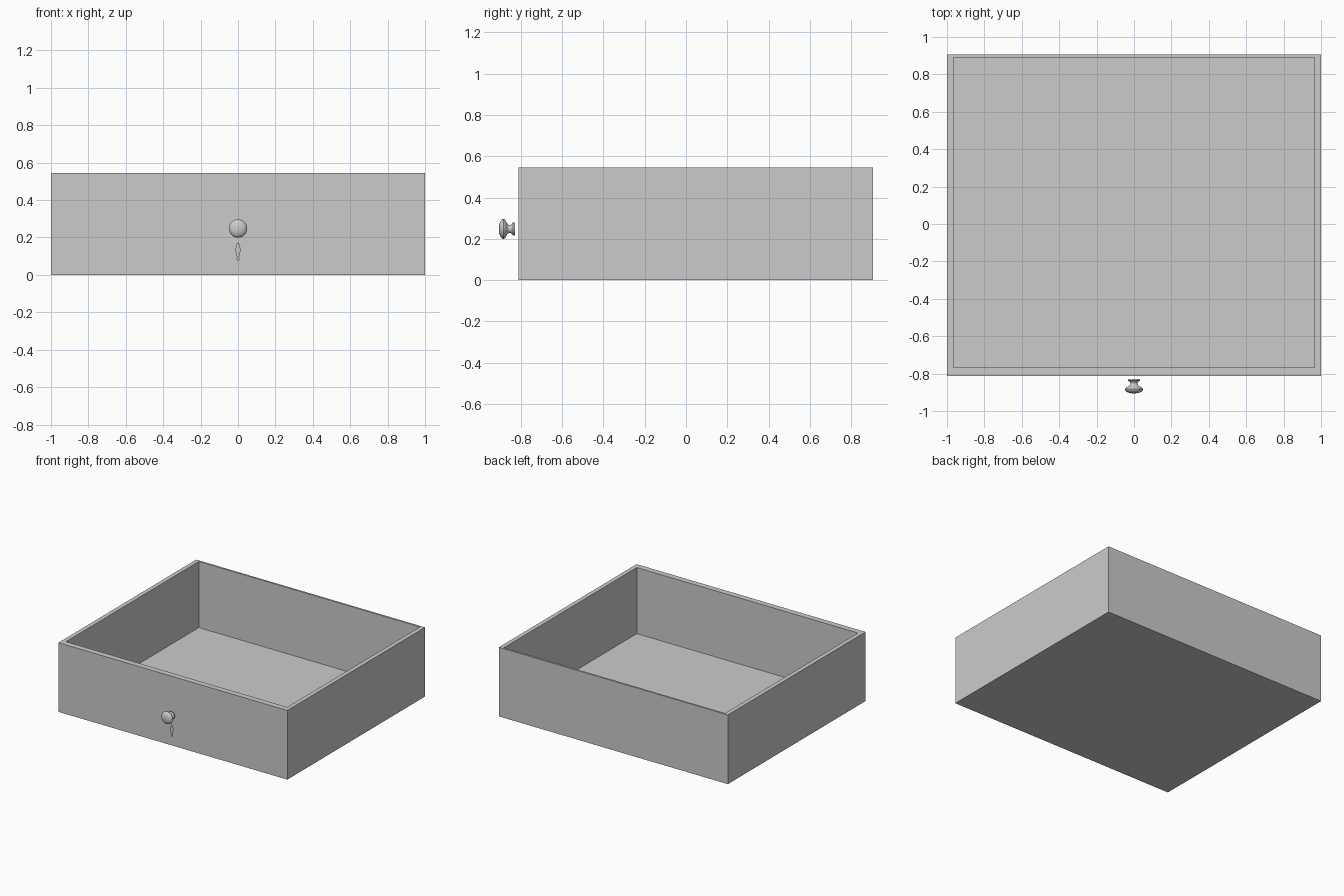
import bpy, bmesh, math

if "Cube" in bpy.data.objects:
    bpy.data.objects.remove(bpy.data.objects["Cube"])

X, FRONT, BACK, H = 1.0, -0.812, 0.906, 0.546
IX, IFRONT, IBACK, FLOOR = 0.966, -0.766, 0.891, 0.024


def make_object(name, bm):
    mesh = bpy.data.meshes.new(name)
    bm.to_mesh(mesh)
    bm.free()
    obj = bpy.data.objects.new(name, mesh)
    bpy.context.collection.objects.link(obj)
    return obj


def rect(bm, x, y0, y1, z):
    return [bm.verts.new(p) for p in ((-x, y0, z), (x, y0, z), (x, y1, z), (-x, y1, z))]


# Open drawer box: outer shell, rim, inner walls and floor as one closed solid
bm = bmesh.new()
rings = [rect(bm, X, FRONT, BACK, 0), rect(bm, X, FRONT, BACK, H),
         rect(bm, IX, IFRONT, IBACK, H), rect(bm, IX, IFRONT, IBACK, FLOOR)]
for a, b in zip(rings, rings[1:]):
    for i in range(4):
        j = (i + 1) % 4
        bm.faces.new((a[i], a[j], b[j], b[i]))
bm.faces.new(rings[0][::-1])
bm.faces.new(rings[-1])
make_object("drawer_box", bm)

# Turned knob: (radius, y) profile revolved around the y axis
profile = [(0, -0.828), (0.028, -0.828), (0.031, -0.832), (0.031, -0.838), (0.026, -0.842),
           (0.020, -0.848), (0.019, -0.856), (0.023, -0.864), (0.034, -0.870), (0.045, -0.876),
           (0.049, -0.883), (0.047, -0.890), (0.038, -0.898), (0.022, -0.904), (0, -0.906)]
KNOB_Z = 0.248
bm = bmesh.new()
pts = [bm.verts.new((r, y, KNOB_Z)) for r, y in profile]
edges = [bm.edges.new(pair) for pair in zip(pts, pts[1:])]
bmesh.ops.spin(bm, geom=pts + edges, cent=(0, 0, KNOB_Z), axis=(0, 1, 0),
               angle=math.tau, steps=32, use_duplicate=False)
bmesh.ops.remove_doubles(bm, verts=bm.verts, dist=0.0002)
bmesh.ops.recalc_face_normals(bm, faces=bm.faces)
knob = make_object("knob", bm)
bpy.context.view_layer.objects.active = knob
knob.select_set(True)
bpy.ops.object.shade_smooth_by_angle(angle=math.radians(40))

# Flat keyhole plate: mirrored half outline (half width, z)
half = [(0.004, 0.171), (0.009, 0.162), (0.008, 0.153), (0.015, 0.142), (0.014, 0.130),
        (0.010, 0.112), (0.006, 0.094), (0.008, 0.086), (0.003, 0.075)]
bm = bmesh.new()
outline = [(-x, z) for x, z in half] + [(x, z) for x, z in reversed(half)]
bm.faces.new([bm.verts.new((x, -0.827, z)) for x, z in outline])
make_object("keyhole_plate", bm)
